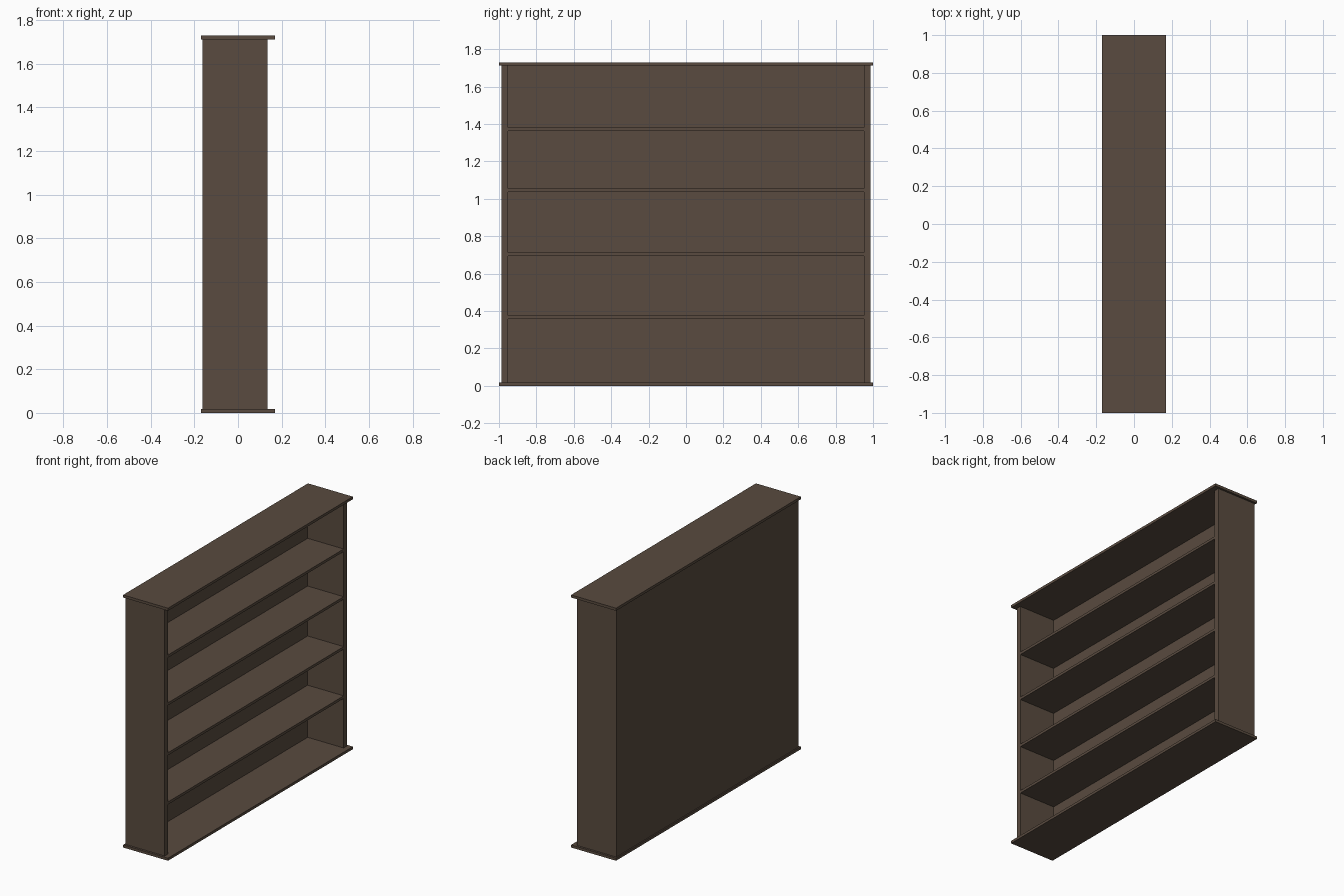
import bpy

if "Cube" in bpy.data.objects:
    bpy.data.objects.remove(bpy.data.objects["Cube"])

W, H, T = 0.17, 1.73, 0.018      # half depth of plates, height, board thickness
FRONT, BACK = 0.135, -0.162      # open face and rear face along x
SIDE_IN, SIDE_OUT = 0.951, 0.986  # inner and outer faces of the sides along y
PANEL = 0.024                    # back panel thickness

wood = bpy.data.materials.new("dark_wood")
wood.diffuse_color = (0.10, 0.07, 0.05, 1)
wood.use_nodes = True
wood.node_tree.nodes["Principled BSDF"].inputs["Base Color"].default_value = wood.diffuse_color


def board(name, x, y, z):
    """Box spanning the given (min, max) ranges."""
    bpy.ops.mesh.primitive_cube_add(size=1)
    ob = bpy.context.object
    ob.name = name
    for v in ob.data.vertices:
        for i, (a, b) in enumerate((x, y, z)):
            v.co[i] = a if v.co[i] < 0 else b
    ob.data.materials.append(wood)
    return ob


# Overhanging base and top
board("base_board", (-W, W), (-1, 1), (0, T))
board("top_board", (-W, W), (-1, 1), (H - T, H))

# Upright sides
for s, label in ((-1, "near"), (1, "far")):
    y = sorted((s * SIDE_IN, s * SIDE_OUT))
    board(f"side_{label}", (BACK, FRONT), y, (T, H - T))

# Closed back
board("back_panel", (BACK, BACK + PANEL), (-SIDE_IN, SIDE_IN), (T, H - T))

# Four shelves open towards +x
for i, z in enumerate((0.366, 0.703, 1.045, 1.372)):
    board(f"shelf_{i + 1}", (BACK + PANEL, FRONT), (-SIDE_IN, SIDE_IN),
          (z - T / 2, z + T / 2))
